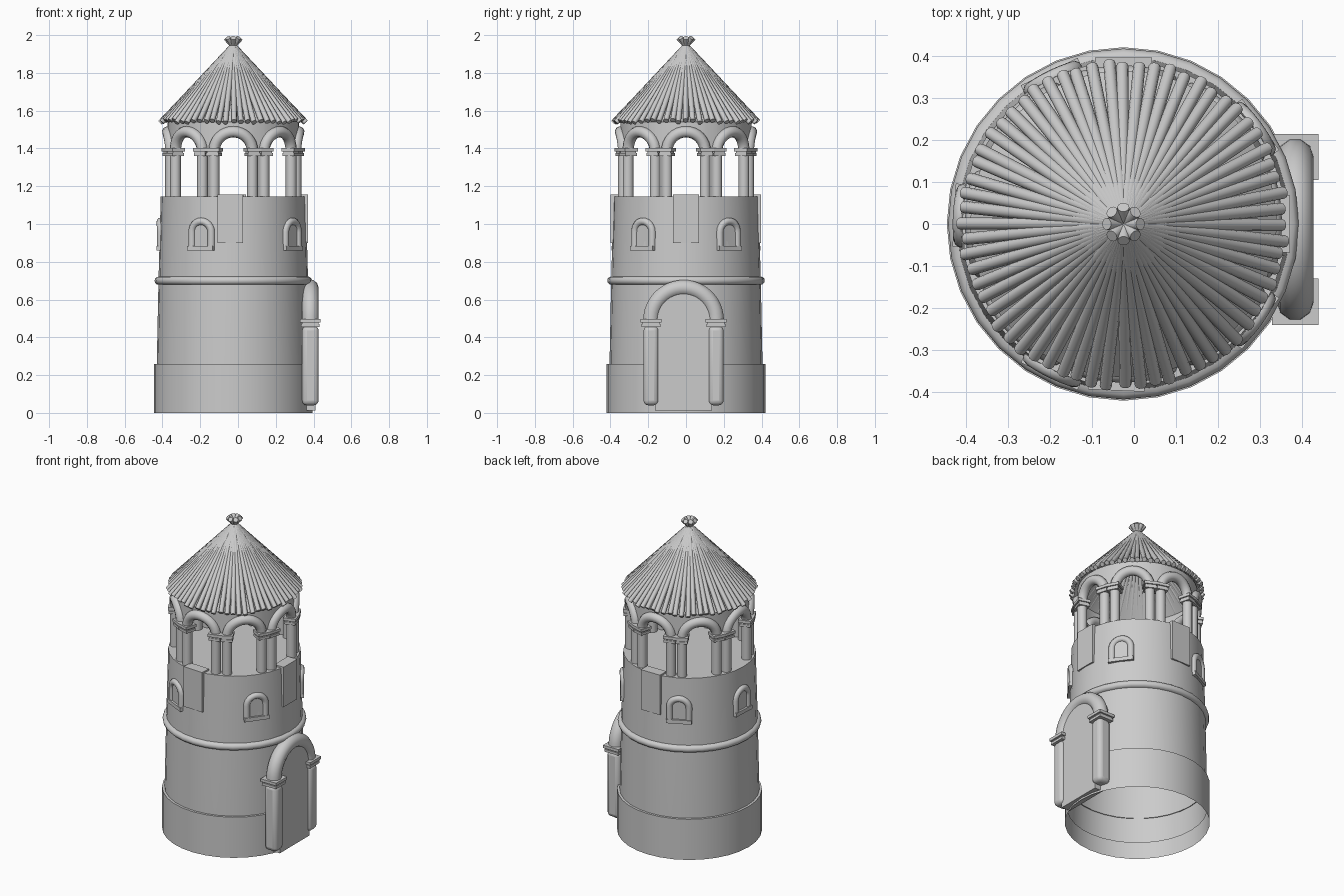
import bpy, bmesh, math, random
from math import sin, cos, pi, radians
from mathutils import Vector

random.seed(4)
cube = bpy.data.objects.get("Cube")
if cube:
    bpy.data.objects.remove(cube)

stone = bpy.data.materials.new("pale_grey_stone")
stone.use_nodes = True
grey = (0.6, 0.6, 0.6, 1)
stone.diffuse_color = grey
stone.node_tree.nodes["Principled BSDF"].inputs["Base Color"].default_value = grey

CX = -0.025          # tower axis
SIDES = 32


def finish(obj, smooth=True):
    obj.data.materials.clear()
    obj.data.materials.append(stone)
    bpy.ops.object.select_all(action='DESELECT')
    obj.select_set(True)
    bpy.context.view_layer.objects.active = obj
    if obj.type == 'CURVE':
        bpy.ops.object.convert(target='MESH')
        obj = bpy.context.view_layer.objects.active
    if smooth:
        bpy.ops.object.shade_smooth_by_angle(angle=radians(40))
    return obj


def from_bmesh(name, bm, smooth=True):
    mesh = bpy.data.meshes.new(name)
    bm.to_mesh(mesh)
    bm.free()
    obj = bpy.data.objects.new(name, mesh)
    bpy.context.collection.objects.link(obj)
    return finish(obj, smooth)


def around(az, r, t, z):
    """Point on the tower: t is the distance sideways along the wall."""
    a = az + t / r
    return Vector((CX + r * cos(a), r * sin(a), z))


def lathe(name, profile, cap=False):
    bm = bmesh.new()
    rings = [[bm.verts.new(around(2 * pi * i / SIDES, r, 0, z)) for i in range(SIDES)]
             for r, z in profile]
    for low, high in zip(rings, rings[1:]):
        for i in range(SIDES):
            j = (i + 1) % SIDES
            bm.faces.new((low[i], low[j], high[j], high[i]))
    if cap:
        bm.faces.new(rings[-1])
    return from_bmesh(name, bm)


def tube(name, points, radius, closed=False):
    curve = bpy.data.curves.new(name, 'CURVE')
    curve.dimensions = '3D'
    curve.bevel_depth = radius
    curve.bevel_resolution = 3
    curve.use_fill_caps = True
    spline = curve.splines.new('POLY')
    spline.points.add(len(points) - 1)
    for p, co in zip(spline.points, points):
        p.co = (*co, 1)
    spline.use_cyclic_u = closed
    obj = bpy.data.objects.new(name, curve)
    bpy.context.collection.objects.link(obj)
    return finish(obj)


def box(name, centre, size, az=0, bevel=0):
    bpy.ops.mesh.primitive_cube_add(size=1, location=centre, rotation=(0, 0, az))
    obj = bpy.context.object
    obj.name = name
    obj.scale = size
    bpy.ops.object.transform_apply(location=False, rotation=False, scale=True)
    if bevel:
        mod = obj.modifiers.new("rounded", 'BEVEL')
        mod.width = bevel
        mod.segments = 3
    return finish(obj, bool(bevel))


def half_circle(radius, spring, steps=16):
    return [(radius * cos(pi * i / steps), spring + radius * sin(pi * i / steps))
            for i in range(steps + 1)]


def capital(name, centre, width, az=0):
    # two stacked slabs with a narrow groove between
    for part, dz, w, h in (("lower", -0.012, 0.9, 0.016), ("neck", 0, 0.8, 0.014),
                           ("upper", 0.013, 1, 0.018)):
        box(f"{name}_{part}", centre + Vector((0, 0, dz)), (width * w, width * w, h), az)


# Tower shell
lathe("tower_base", [(0.42, 0), (0.42, 0.26), (0.40, 0.26)])
lathe("tower_wall", [(0.408, 0.1), (0.405, 0.26), (0.396, 0.7), (0.384, 1.145)], cap=True)
lathe("string_course", [(0.395 + 0.022 * sin(pi * i / 6), 0.7 - 0.022 * cos(pi * i / 6))
                        for i in range(7)])

# Parapet blocks on three sides
for side, deg in (("front", -92.5), ("right", 0), ("back", 90)):
    az = radians(deg)
    box(f"parapet_block_{side}", around(az, 0.363, 0, 1.028), (0.066, 0.135, 0.255), az)

# Small arched windows
for n, deg in enumerate((36, 116, 177, -116, -36), 1):
    az = radians(deg)
    outline = [(0.057, 0.88)] + half_circle(0.057, 0.957, 12) + [(-0.057, 0.88)]
    tube(f"window_frame_{n}", [around(az, 0.386, t, z) for t, z in outline], 0.02)
    box(f"window_sill_{n}", around(az, 0.385, 0, 0.872), (0.036, 0.15, 0.024), az)
    bm = bmesh.new()
    bm.faces.new([bm.verts.new(around(az, 0.394, t, z)) for t, z in outline])
    from_bmesh(f"window_pane_{n}", bm, False)

# Gallery of eight arches on paired columns
R, SPAN, SPRING = 0.347, 0.103, 1.385
bm = bmesh.new()
bay = pi / 4 * R
for k in range(8):
    az = k * pi / 4
    tube(f"gallery_arch_{k + 1}",
         [around(az, R, t, z) for t, z in half_circle(SPAN, SPRING)], 0.03)
    for side in (-1, 1):
        foot = around(az, R, side * SPAN, 1.12)
        tube(f"gallery_column_{k + 1}", [foot, foot + Vector((0, 0, 0.26))], 0.029)
        capital(f"gallery_capital_{k + 1}", around(az, R, side * SPAN, 1.38), 0.076,
                az + side * SPAN / R)
    # wall above the arch, cut to its curve
    lower = [(bay / 2, SPRING)] + half_circle(SPAN, SPRING) + [(-bay / 2, SPRING)]
    pairs = [(bm.verts.new(around(az, R, t, z)), bm.verts.new(around(az, R, t, 1.55)))
             for t, z in lower]
    for (a, b), (c, d) in zip(pairs, pairs[1:]):
        bm.faces.new((c, a, b, d))
bmesh.ops.remove_doubles(bm, verts=bm.verts, dist=0.0005)
from_bmesh("gallery_spandrel_wall", bm)

# Conical roof laid with poles, a few crossing at the peak
lathe("roof_cone", [(0.365, 1.54), (0.002, 1.935)])
POLES = 64
for i in range(POLES):
    az = 2 * pi * i / POLES + random.uniform(-0.012, 0.012)
    eave = random.uniform(0.375, 0.388)
    start = around(az, eave, 0, 1.947 - 1.06 * eave)
    crossing = i % 8 == 0
    end = around(az, -0.04 if crossing else random.uniform(0.008, 0.03), 0, 0)
    reach = -0.036 if crossing else (end - Vector((CX, 0, 0))).length
    end.z = 1.947 - 1.06 * reach
    tube(f"roof_pole_{i + 1}", [start, end], 0.0145)

# Arched doorway on the right side
DX, DY, DR, DZ = 0.383, -0.013, 0.172, 0.49
arch = half_circle(DR, DZ, 24)
tube("door_arch", [Vector((DX, DY + t, z)) for t, z in arch], 0.044)
for side, label in ((-1, "front"), (1, "back")):
    y = DY + side * DR
    box(f"door_column_{label}", (DX, y, 0.25), (0.088, 0.08, 0.42), 0, 0.025)
    capital(f"door_capital_{label}", Vector((DX, y, 0.475)), 0.11)

# Door slab filling the arch
bm = bmesh.new()
outline = [(0.15, 0.012)] + half_circle(0.15, DZ, 20) + [(-0.15, 0.012)]
face = bm.faces.new([bm.verts.new((0.41, DY + t, z)) for t, z in outline])
made = bmesh.ops.extrude_face_region(bm, geom=[face])
moved = [v for v in made["geom"] if isinstance(v, bmesh.types.BMVert)]
bmesh.ops.translate(bm, verts=moved, vec=(-0.06, 0, 0))
bmesh.ops.recalc_face_normals(bm, faces=bm.faces)
from_bmesh("door_slab", bm)
